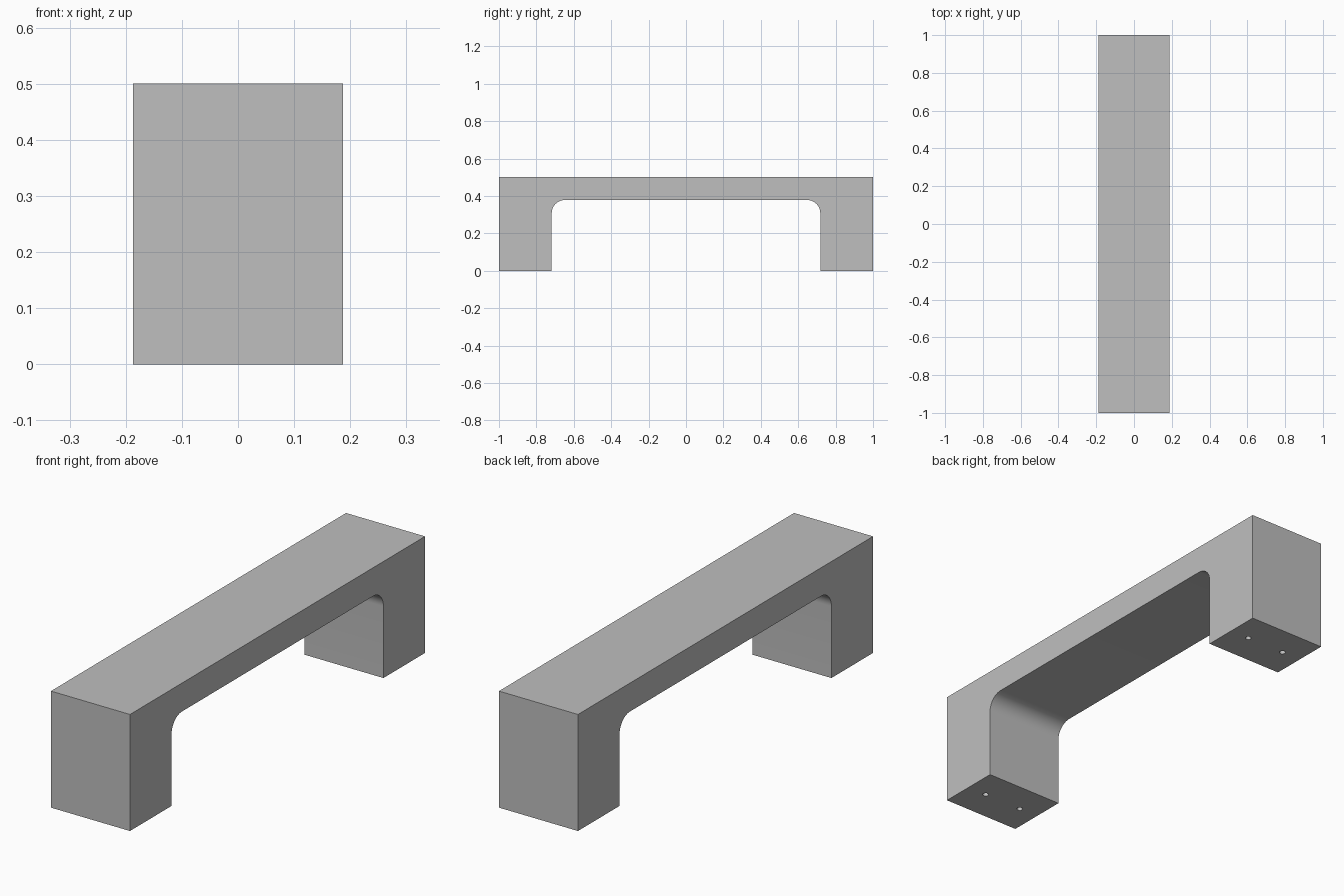
import bpy, bmesh, math

if "Cube" in bpy.data.objects:
    bpy.data.objects.remove(bpy.data.objects["Cube"], do_unlink=True)

HALF_W, HALF_L, HEIGHT = 0.1875, 1.0, 0.5
INNER_Y, INNER_Z, FILLET = 0.718, 0.378, 0.07
HOLE_R, HOLE_DEPTH = 0.0125, 0.12

grey = bpy.data.materials.new("satin_grey")
grey.use_nodes = True
colour = (0.52, 0.52, 0.52, 1)
grey.diffuse_color = colour
grey.node_tree.nodes["Principled BSDF"].inputs["Base Color"].default_value = colour

# Half of the side profile: outer end, foot, inner leg and filleted corner
STEPS = 12
half = [(HALF_L, HEIGHT), (HALF_L, 0), (INNER_Y, 0)]
for i in range(STEPS + 1):
    a = math.pi / 2 * i / STEPS
    half.append((INNER_Y - FILLET + FILLET * math.cos(a),
                 INNER_Z - FILLET + FILLET * math.sin(a)))
profile = half + [(-y, z) for y, z in reversed(half)]

# Handle body: profile extruded across the width
bm = bmesh.new()
face = bm.faces.new([bm.verts.new((-HALF_W, y, z)) for y, z in profile])
ext = bmesh.ops.extrude_face_region(bm, geom=[face])
moved = [v for v in ext["geom"] if isinstance(v, bmesh.types.BMVert)]
bmesh.ops.translate(bm, verts=moved, vec=(2 * HALF_W, 0, 0))
bmesh.ops.recalc_face_normals(bm, faces=bm.faces)
mesh = bpy.data.meshes.new("pull_handle")
bm.to_mesh(mesh)
bm.free()
mesh.materials.append(grey)
handle = bpy.data.objects.new("pull_handle", mesh)
bpy.context.collection.objects.link(handle)
bpy.context.view_layer.objects.active = handle

# Two screw holes in the underside of each foot
foot_y = (HALF_L + INNER_Y) / 2
for x in (-HALF_W / 2, HALF_W / 2):
    for y in (-foot_y, foot_y):
        bpy.ops.mesh.primitive_cylinder_add(vertices=24, radius=HOLE_R,
                                            depth=2 * HOLE_DEPTH, location=(x, y, 0))
        cutter = bpy.context.object
        cutter.name = "screw_hole_cutter"
        cutter.hide_render = True
        cutter.data.materials.append(grey)
        bpy.context.view_layer.objects.active = handle
        mod = handle.modifiers.new("screw_hole", "BOOLEAN")
        mod.operation, mod.solver, mod.object = "DIFFERENCE", "EXACT", cutter
        bpy.ops.object.modifier_apply(modifier=mod.name)
        bpy.data.objects.remove(cutter, do_unlink=True)

# Smooth fillets and holes, sharp edges elsewhere
bpy.ops.object.select_all(action="DESELECT")
handle.select_set(True)
bpy.context.view_layer.objects.active = handle
bpy.ops.object.shade_smooth_by_angle(angle=math.radians(30))
